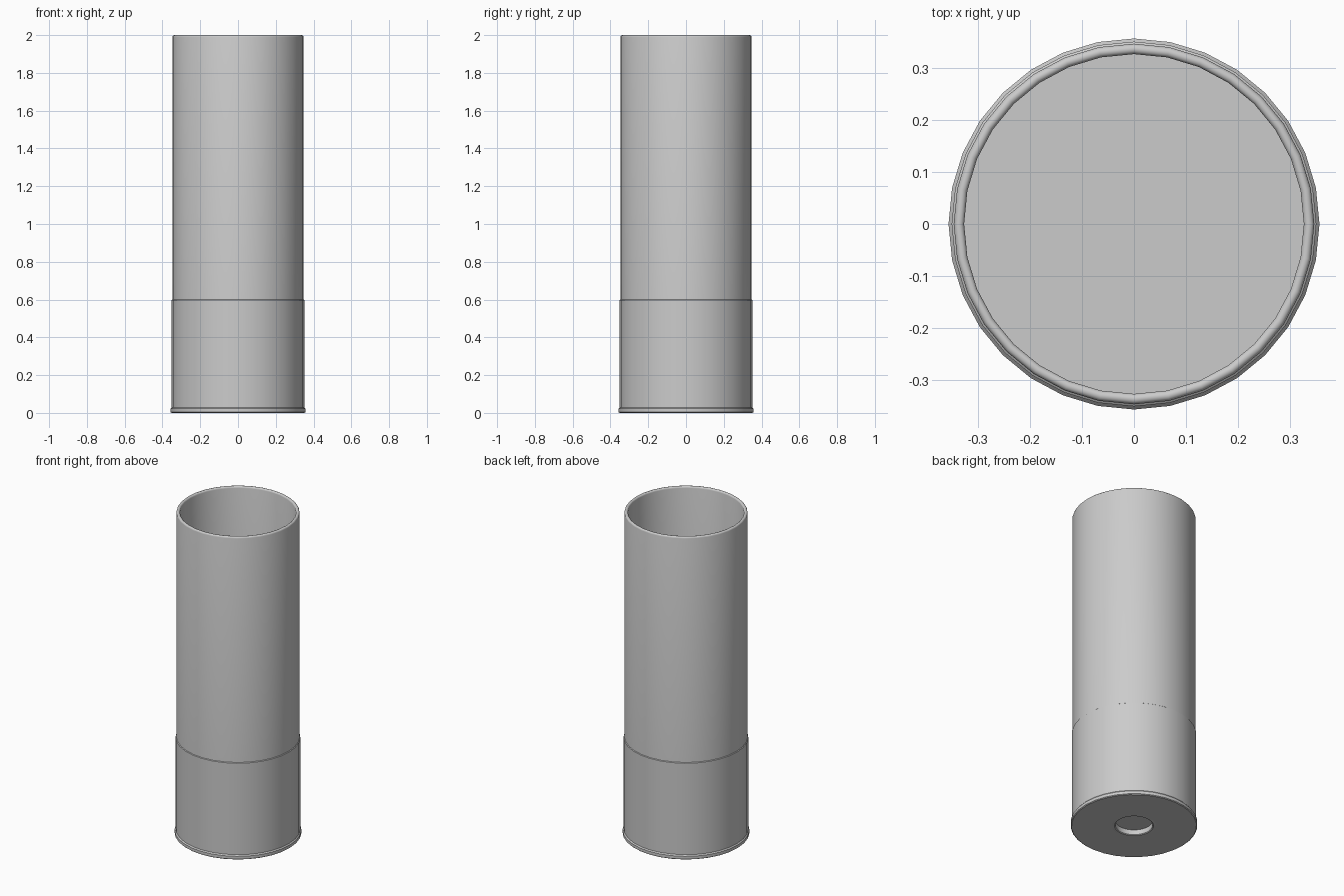
import bpy
import bmesh
import math

SIDES = 32

old = bpy.data.objects.get("Cube")
if old:
    bpy.data.objects.remove(old, do_unlink=True)

grey = bpy.data.materials.new("plain_grey")
grey.use_nodes = True
colour = (0.6, 0.6, 0.6, 1)
grey.diffuse_color = colour
grey.node_tree.nodes["Principled BSDF"].inputs["Base Color"].default_value = colour


def lathe(name, profile):
    """Revolve (radius, height) points around z; radius 0 closes to a pole."""
    bm = bmesh.new()
    verts = [bm.verts.new((r, 0, z)) for r, z in profile]
    edges = [bm.edges.new(pair) for pair in zip(verts, verts[1:])]
    bmesh.ops.spin(bm, geom=verts + edges, cent=(0, 0, 0), axis=(0, 0, 1),
                   angle=math.tau, steps=SIDES, use_merge=True)
    bmesh.ops.remove_doubles(bm, verts=bm.verts, dist=0.0001)
    bmesh.ops.recalc_face_normals(bm, faces=bm.faces)
    mesh = bpy.data.meshes.new(name)
    bm.to_mesh(mesh)
    bm.free()
    mesh.materials.append(grey)
    obj = bpy.data.objects.new(name, mesh)
    bpy.context.collection.objects.link(obj)
    bpy.ops.object.select_all(action="DESELECT")
    obj.select_set(True)
    bpy.context.view_layer.objects.active = obj
    bpy.ops.object.shade_smooth_by_angle(angle=math.radians(35))


# Open tube with a half-round lip and a closed floor
outer, inner, top = 0.347, 0.327, 2.0
lip_r = (outer - inner) / 2
lip = [(inner + lip_r + lip_r * math.cos(a), top - lip_r + lip_r * math.sin(a))
       for a in (math.pi * i / 6 for i in range(7))]
lathe("tube", [(0, 0.035), (outer, 0.035)] + lip + [(inner, 0.05), (0, 0.05)])

# Metal base: rimmed cup with a recess in its underside
lathe("base_cup", [
    (0, 0.034), (0.105, 0.034), (0.105, 0.004), (0.11, 0),
    (0.352, 0), (0.357, 0.004), (0.357, 0.022), (0.351, 0.029),
    (0.351, 0.597), (0.347, 0.6), (0.346, 0.6), (0.346, 0.04), (0, 0.04),
])

# Raised ring around the recess
lathe("recess_ring", [
    (0.108, 0.004), (0.11, 0), (0.124, 0), (0.128, 0.001),
    (0.128, 0.004), (0.108, 0.004),
])
